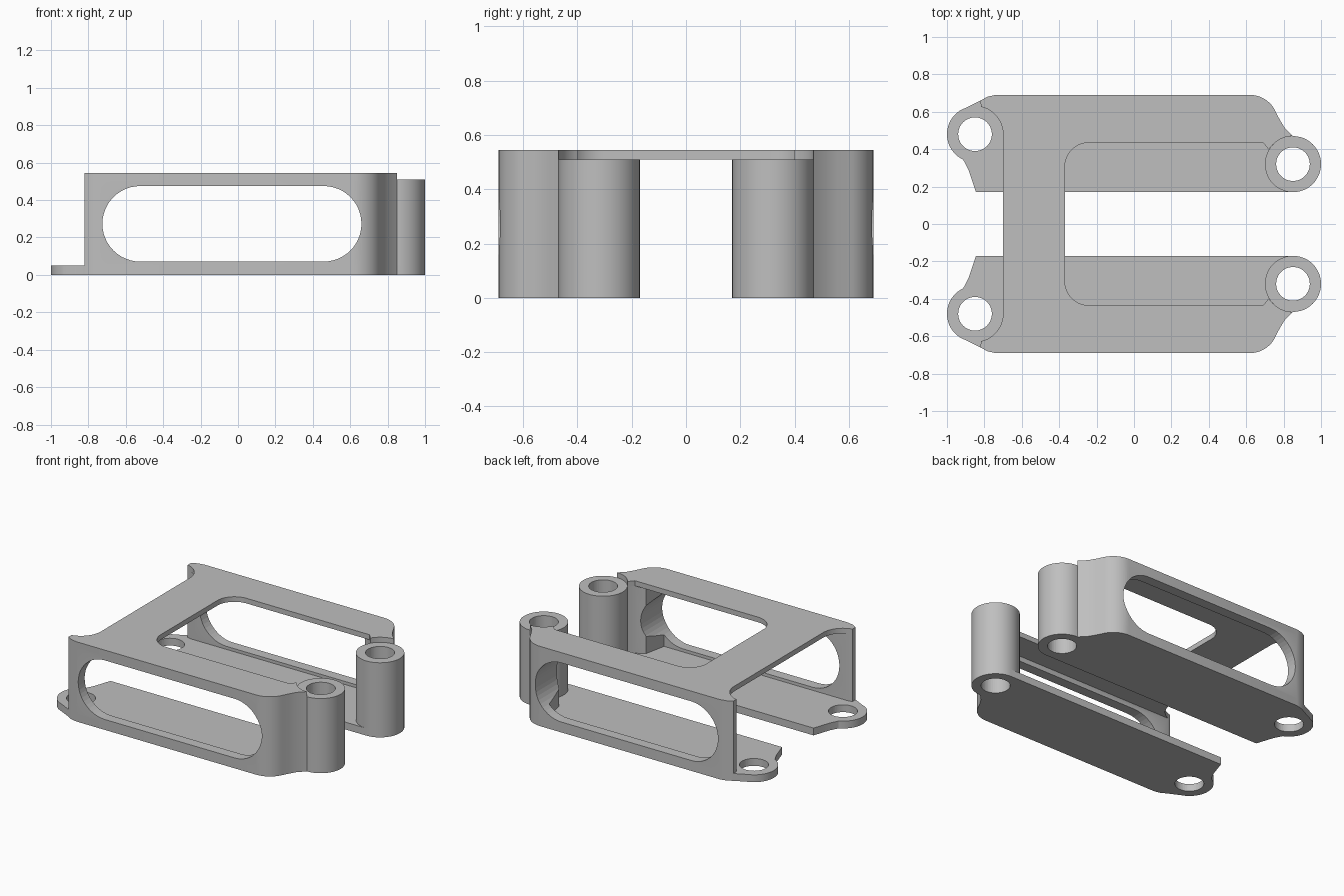
import bpy, bmesh
from math import sin, cos, radians

cube = bpy.data.objects.get("Cube")
if cube:
    bpy.data.objects.remove(cube)

HEIGHT, TUBE_H, BASE_H = 0.545, 0.51, 0.05
LUG, TUBE = (-0.85, 0.48), (0.85, 0.32)   # screw hole centres on the +y side
RING, HOLE = 0.15, 0.09

grey = bpy.data.materials.new("grey plastic")
grey.use_nodes = True
colour = (0.52, 0.52, 0.52, 1)
grey.diffuse_color = colour
grey.node_tree.nodes["Principled BSDF"].inputs["Base Color"].default_value = colour


def arc(centre, r, a, b, n=16):
    angles = [radians(a + (b - a) * i / n) for i in range(n + 1)]
    return [(centre[0] + r * cos(t), centre[1] + r * sin(t)) for t in angles]


def prism(name, outline, lo, hi, axis="z"):
    """Extrude an outline along z, or an x-z outline along y."""
    bm = bmesh.new()
    place = (lambda u, v: (u, v, lo)) if axis == "z" else (lambda u, v: (u, lo, v))
    face = bm.faces.new([bm.verts.new(place(u, v)) for u, v in outline])
    new = bmesh.ops.extrude_face_region(bm, geom=[face])["geom"]
    shift = (0, 0, hi - lo) if axis == "z" else (0, hi - lo, 0)
    bmesh.ops.translate(bm, vec=shift,
                        verts=[v for v in new if isinstance(v, bmesh.types.BMVert)])
    bmesh.ops.recalc_face_normals(bm, faces=bm.faces)
    mesh = bpy.data.meshes.new(name)
    bm.to_mesh(mesh)
    bm.free()
    mesh.materials.append(grey)
    obj = bpy.data.objects.new(name, mesh)
    bpy.context.collection.objects.link(obj)
    return obj


def circle(centre, r):
    return arc(centre, r, 0, 360, 48)[:-1]


def cutter(*args, **kwargs):
    obj = prism(*args, **kwargs)
    obj.hide_render = True
    obj.hide_viewport = True
    obj.display_type = "WIRE"
    return obj


def cut(obj, *tools):
    for tool in tools:
        mod = obj.modifiers.new("cut", "BOOLEAN")
        mod.operation, mod.solver, mod.object = "DIFFERENCE", "EXACT", tool


def mirror(obj):
    mod = obj.modifiers.new("mirror", "MIRROR")
    mod.use_axis = (False, True, False)


# Shared outer edge, running from the tube round to the open end
outer = [(0.85, 0.47), (0.805, 0.515), (0.778, 0.56)]
outer += arc((0.62, 0.54), RING, 25, 90, 12)
outer += [(-0.74, 0.69), (-0.785, 0.68), (-0.82, 0.66)]

# Cutters for the screw holes and the long side window
lug_hole = cutter("lug_hole_cutter", circle(LUG, HOLE), -0.1, 0.2)
tube_hole = cutter("tube_hole_cutter", circle(TUBE, HOLE), -0.1, 0.7)
slot = arc((0.458, 0.273), 0.202, -90, 90, 24) + arc((-0.523, 0.273), 0.202, 90, 270, 24)
window = cutter("window_cutter", slot, 0.1, 0.9, axis="y")

# Base plates with a flat lug at one end
base_outline = [(-0.845, 0.17)] + arc(TUBE, RING, -90, 90, 24) + outer[1:]
base_outline += [(-0.87, 0.635)] + arc(LUG, RING, 122, 245, 20)
base_outline += [(-0.885, 0.29), (-0.865, 0.23)]
base = prism("base_plate", base_outline, 0, BASE_H)
cut(base, lug_hole, tube_hole)

# Screw tubes
tube = prism("screw_tube", circle(TUBE, RING), 0, TUBE_H)
cut(tube, tube_hole)

# Side walls with the window, joined to the tubes by a web
wall_outline = outer + arc(LUG, RING, 78, 69, 3)
wall_outline += [(0.60, 0.62), (0.63, 0.47), (0.69, 0.435)]
wall_outline += arc(TUBE, RING, 149, 90, 10)[:-1]
wall = prism("side_wall", wall_outline, BASE_H, TUBE_H)
cut(wall, window)

# Top frame: two rails and a cross bridge, notched around the screw holes
half = [(-0.37, 0.0)] + arc((-0.24, 0.305), 0.13, 180, 90)
half += [(0.69, 0.435)] + arc(TUBE, RING, 149, 90, 10)[:-1] + outer
half += arc(LUG, RING, 78, 0) + [(-0.70, 0.0)]
full = half + [(x, -y) for x, y in reversed(half[1:-1])]
top = prism("top_frame", full, TUBE_H, HEIGHT)

for part in (base, tube, wall):
    mirror(part)

# Smooth the round surfaces, keep the edges sharp
bpy.ops.object.select_all(action="DESELECT")
for part in (base, tube, wall, top):
    part.select_set(True)
bpy.context.view_layer.objects.active = top
bpy.ops.object.shade_smooth_by_angle(angle=radians(30))
